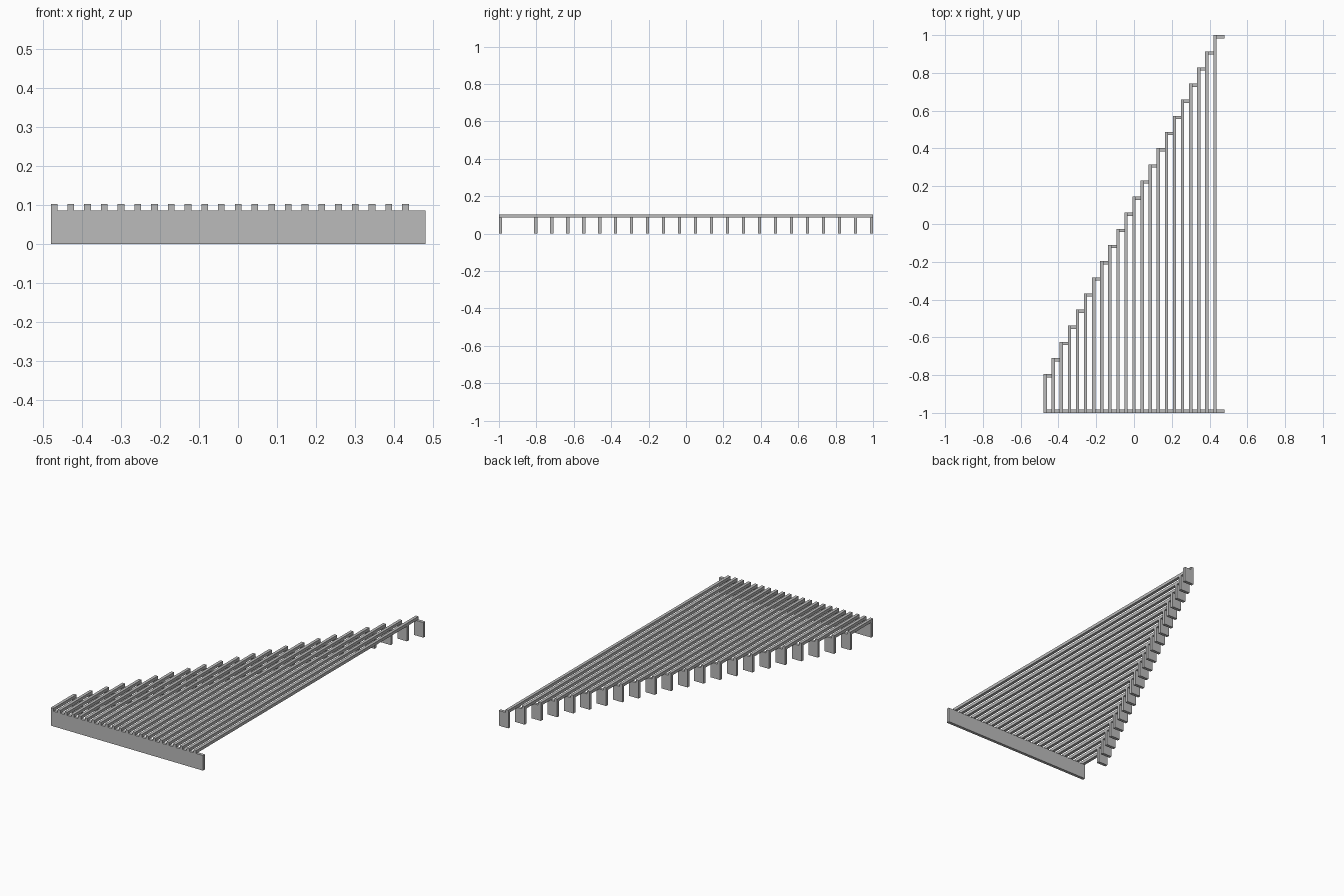
import bpy

if "Cube" in bpy.data.objects:
    bpy.data.objects.remove(bpy.data.objects["Cube"])

# Shared sizes
COUNT = 22
PITCH = 0.0428
T = 0.0171           # board thickness
Z_SPLIT = 0.086      # top of upright boards, underside of slats
TOP = Z_SPLIT + T
X0 = -0.479
PLATE_W = PITCH + T

grey = bpy.data.materials.new("concrete grey")
grey.diffuse_color = (0.5, 0.5, 0.5, 1)
grey.use_nodes = True
grey.node_tree.nodes["Principled BSDF"].inputs["Base Color"].default_value = grey.diffuse_color


def box(name, lo, hi):
    """Axis-aligned box between two corners."""
    bpy.ops.mesh.primitive_cube_add(size=1)
    ob = bpy.context.object
    ob.name = name
    for v in ob.data.vertices:
        v.co = [(a + b) / 2 + c * (b - a) for a, b, c in zip(lo, hi, v.co)]
    ob.data.materials.append(grey)
    return ob


# Long upright board carrying the front ends of the slats
x_end = X0 + (COUNT - 1) * PITCH + PLATE_W
box("front_board", (X0, -1, 0), (x_end, -1 + T, Z_SPLIT))

# Slats growing towards the right, each with an upright plate under its back end
for i in range(COUNT):
    x = X0 + i * PITCH
    y = -0.795 + i * 1.795 / (COUNT - 1)
    box(f"slat_{i + 1}", (x, -1, Z_SPLIT), (x + T, y, TOP))
    box(f"back_plate_{i + 1}", (x, y - T, 0), (x + PLATE_W, y, Z_SPLIT))
